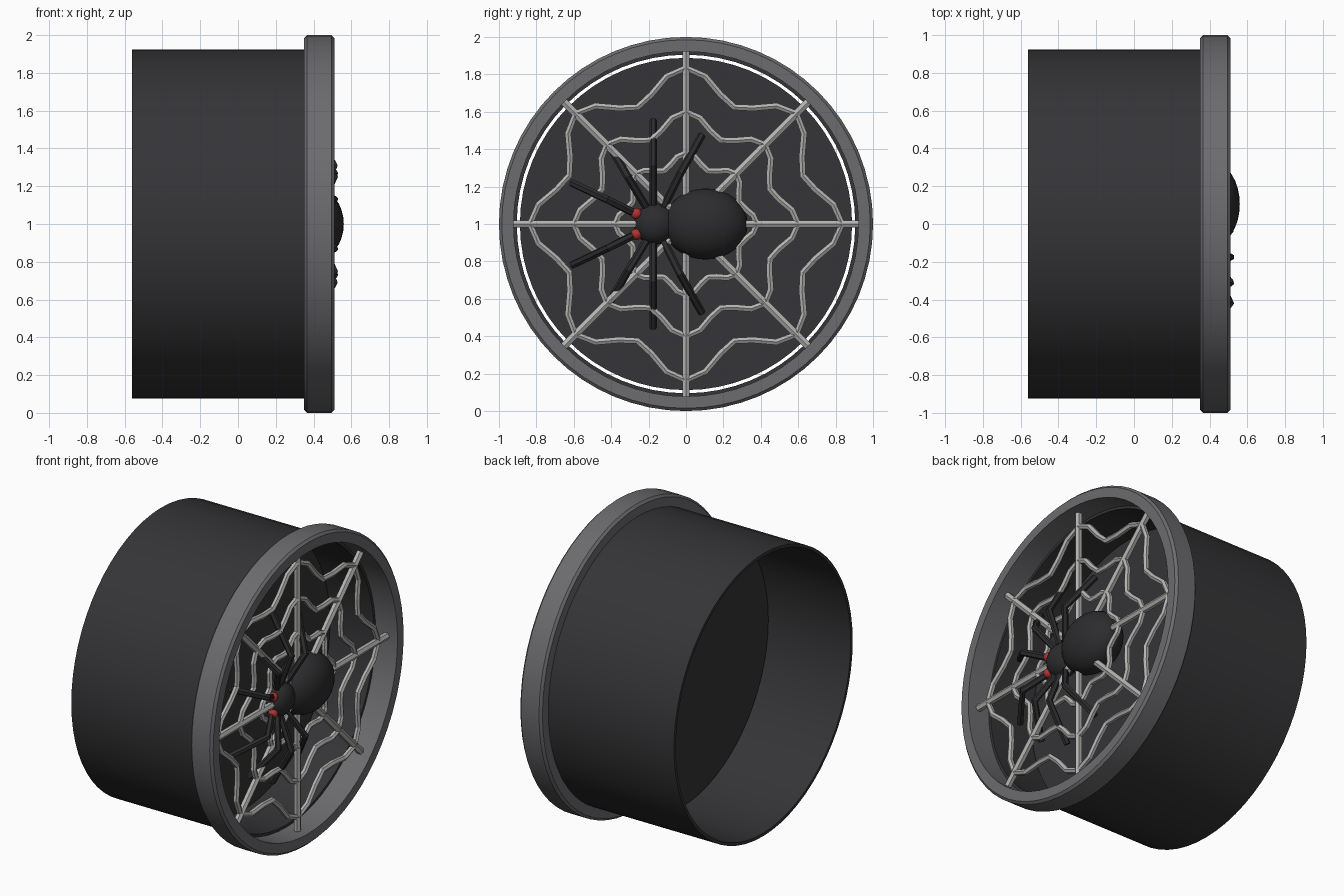
import bpy, bmesh
from math import sin, cos, pi, radians
from mathutils import Matrix, Vector

if "Cube" in bpy.data.objects:
    bpy.data.objects.remove(bpy.data.objects["Cube"])


def material(name, rgb):
    m = bpy.data.materials.new(name)
    m.diffuse_color = (*rgb, 1)
    m.use_nodes = True
    m.node_tree.nodes["Principled BSDF"].inputs["Base Color"].default_value = m.diffuse_color
    return m


DARK = material("dark_shell", (0.035, 0.035, 0.038))
STEEL = material("rim_grey", (0.15, 0.15, 0.16))
THREAD = material("web_grey", (0.45, 0.45, 0.44))
BLACK = material("spider_black", (0.025, 0.025, 0.027))
RED = material("eye_red", (0.45, 0.03, 0.03))


def finish(obj, mat, smooth=True):
    obj.data.materials.clear()
    obj.data.materials.append(mat)
    bpy.ops.object.select_all(action='DESELECT')
    obj.select_set(True)
    bpy.context.view_layer.objects.active = obj
    if obj.type == 'CURVE':
        bpy.ops.object.convert(target='MESH')
        obj = bpy.context.object
    if smooth:
        bpy.ops.object.shade_smooth_by_angle(angle=radians(30))


def lathe(name, profile, mat, n=64):
    """Spin a closed (x, radius) profile about the x axis through z = 1."""
    bm = bmesh.new()
    rings = [[bm.verts.new((x, r * cos(2 * pi * i / n), 1 + r * sin(2 * pi * i / n)))
              for x, r in profile] for i in range(n)]
    k = len(profile)
    for i in range(n):
        a, b = rings[i], rings[(i + 1) % n]
        for j in range(k):
            q = (j + 1) % k
            bm.faces.new((a[j], a[q], b[q], b[j]))
    bmesh.ops.recalc_face_normals(bm, faces=bm.faces)
    me = bpy.data.meshes.new(name)
    bm.to_mesh(me)
    obj = bpy.data.objects.new(name, me)
    bpy.context.collection.objects.link(obj)
    finish(obj, mat)


def tubes(name, paths, radius, mat, closed=False):
    """Faceted tubes along polylines."""
    cu = bpy.data.curves.new(name, 'CURVE')
    cu.dimensions = '3D'
    cu.bevel_depth = radius
    cu.bevel_resolution = 1
    cu.use_fill_caps = True
    for pts in paths:
        s = cu.splines.new('POLY')
        s.points.add(len(pts) - 1)
        for p, c in zip(s.points, pts):
            p.co = (*c, 1)
        s.use_cyclic_u = closed
        s.use_smooth = False
    obj = bpy.data.objects.new(name, cu)
    bpy.context.collection.objects.link(obj)
    finish(obj, mat, False)


def ellipsoid(name, loc, scale, mat):
    bpy.ops.mesh.primitive_uv_sphere_add(segments=32, ring_count=16, location=loc)
    obj = bpy.context.object
    obj.name = name
    obj.scale = scale
    finish(obj, mat)


# Open barrel, front rim and inner disc
lathe("barrel", [(-0.56, 0.925), (0.352, 0.925), (0.352, 0.905), (-0.56, 0.905)], DARK)
lathe("rim", [(0.35, 0.985), (0.365, 1.0), (0.495, 1.0), (0.51, 0.985),
              (0.51, 0.922), (0.35, 0.922)], STEEL)
bpy.ops.mesh.primitive_cylinder_add(vertices=64, radius=0.888, depth=0.02,
                                    location=(0.035, 0, 1), rotation=(0, pi / 2, 0))
bpy.context.object.name = "inner_disc"
finish(bpy.context.object, DARK)

# Web spokes and sagging rings
WX = 0.43
tubes("web_spokes", [[(WX, -0.925 * cos(a), 1 - 0.925 * sin(a)),
                      (WX, 0.925 * cos(a), 1 + 0.925 * sin(a))]
                     for a in (i * pi / 4 for i in range(4))], 0.023, THREAD)


def web_ring(R):
    pts = []
    for i in range(48):
        a = 2 * pi * i / 48
        r = R * (1 - 0.19 * sin(4 * a) ** 2)
        pts.append((WX, r * cos(a), 1 + r * sin(a)))
    return pts


tubes("web_rings", [web_ring(R) for R in (0.38, 0.6, 0.835)], 0.019, THREAD, closed=True)

# Spider body and eyes
ellipsoid("spider_abdomen", (0.41, 0.105, 1), (0.15, 0.225, 0.19), BLACK)
ellipsoid("spider_head", (0.41, -0.165, 1), (0.09, 0.115, 0.11), BLACK)
for s, side in ((1, "upper"), (-1, "lower")):
    ellipsoid("eye_" + side, (0.44, -0.265, 1 + s * 0.055), (0.03, 0.03, 0.03), RED)

# Bent legs: (y, z) of root, knee and foot, mirrored across the body
LEGS = [((-0.24, 0.04), (-0.42, 0.13), (-0.61, 0.22)),
        ((-0.20, 0.07), (-0.31, 0.25), (-0.415, 0.43)),
        ((-0.175, 0.08), (-0.175, 0.31), (-0.175, 0.555)),
        ((-0.13, 0.07), (-0.03, 0.27), (0.085, 0.475))]
tubes("spider_legs", [[(x, y, 1 + s * z) for x, (y, z) in zip((0.42, 0.51, 0.37), leg)]
                      for leg in LEGS for s in (1, -1)], 0.021, BLACK)
